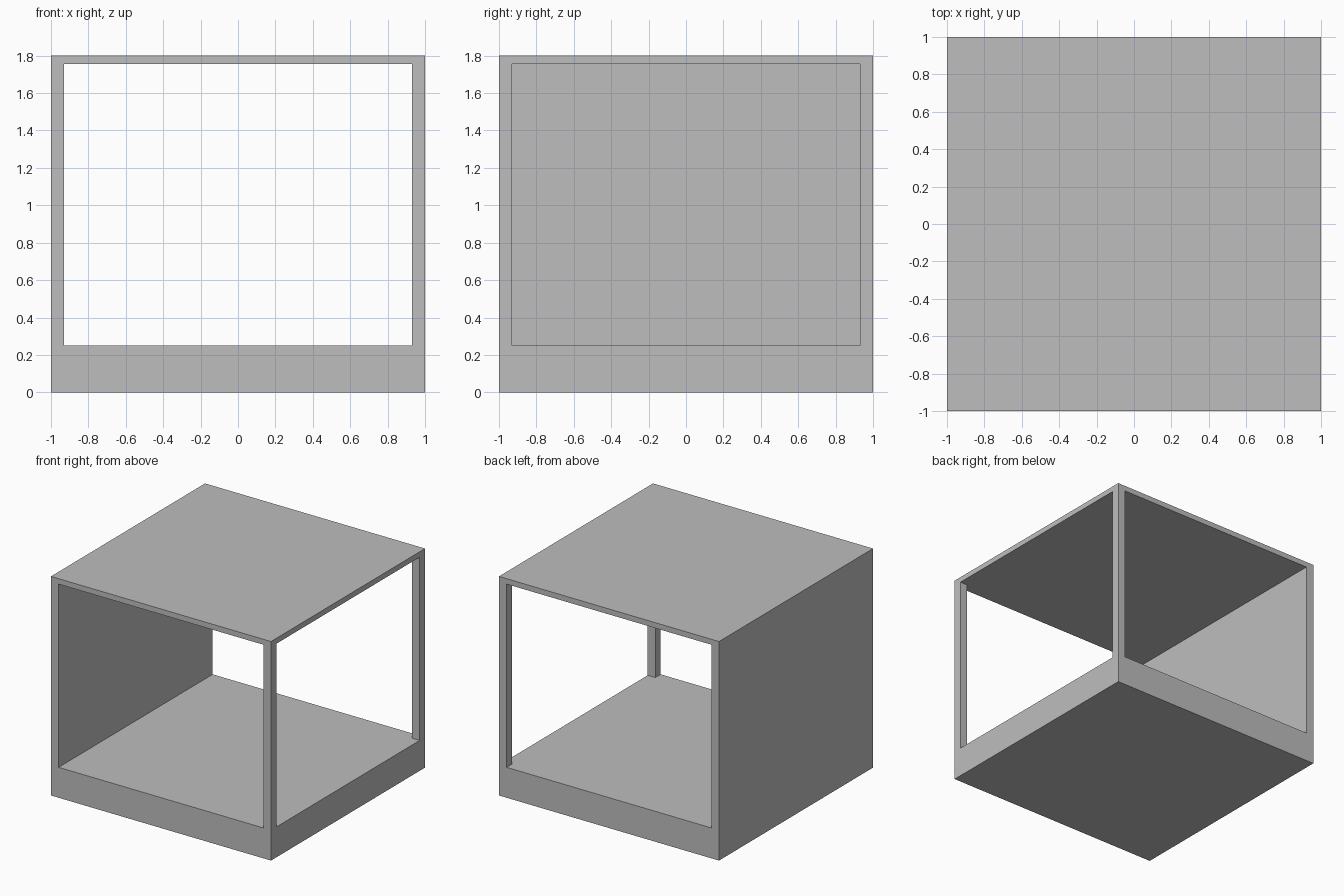
import bpy
from mathutils import Vector

default = bpy.data.objects.get("Cube")
if default:
    bpy.data.objects.remove(default, do_unlink=True)

HALF, HEIGHT = 1.0, 1.8
POST = 0.07
INNER = HALF - POST
FLOOR, CEILING = 0.25, 1.755

grey = bpy.data.materials.new("light_grey")
grey.use_nodes = True
colour = (0.515, 0.515, 0.515, 1)
grey.diffuse_color = colour
grey.node_tree.nodes["Principled BSDF"].inputs["Base Color"].default_value = colour


def box(name, low, high):
    """Box between two opposite corners."""
    low, high = Vector(low), Vector(high)
    bpy.ops.mesh.primitive_cube_add(size=1, location=(low + high) / 2)
    obj = bpy.context.object
    obj.name = name
    obj.scale = high - low
    bpy.ops.object.transform_apply(location=True, rotation=False, scale=True)
    obj.data.materials.append(grey)
    return obj


def cut(target, cutter):
    """Carve the cutter out of the target."""
    cutter.hide_render = True
    mod = target.modifiers.new("opening", 'BOOLEAN')
    mod.operation = 'DIFFERENCE'
    mod.solver = 'EXACT'
    mod.object = cutter
    bpy.context.view_layer.objects.active = target
    bpy.ops.object.modifier_apply(modifier=mod.name)
    bpy.data.objects.remove(cutter, do_unlink=True)


# Housing: thick base, thin roof, corner posts and one solid side wall
housing = box("open_housing", (-HALF, -HALF, 0), (HALF, HALF, HEIGHT))

# Opening running from front to back
cut(housing, box("front_back_opening", (-INNER, -HALF - 0.1, FLOOR),
                 (INNER, HALF + 0.1, CEILING)))

# Opening in the +x side only
cut(housing, box("side_opening", (0, -INNER, FLOOR),
                 (HALF + 0.1, INNER, CEILING)))
